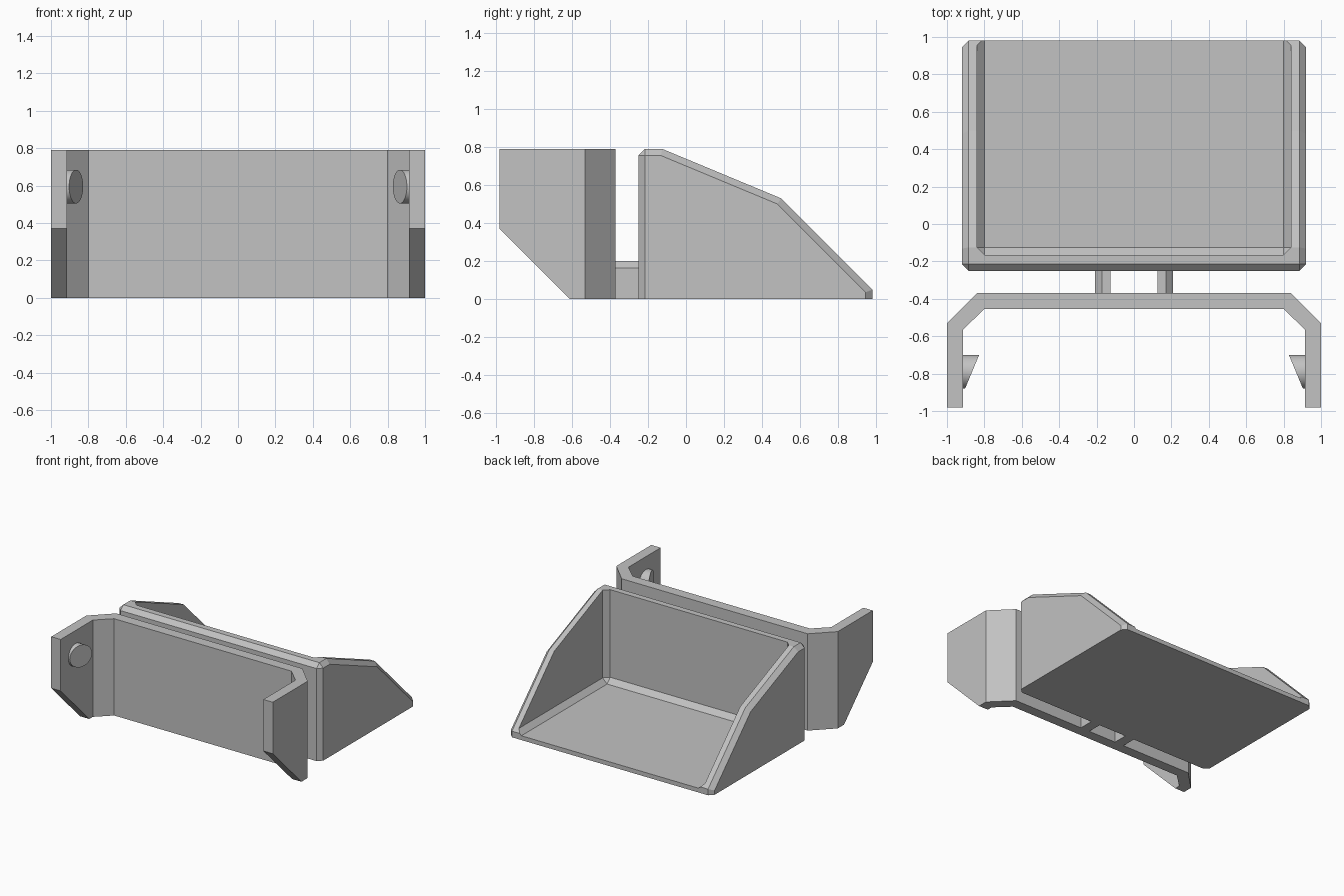
import bpy, bmesh, math
from mathutils import Vector, Matrix

cube = bpy.data.objects.get("Cube")
if cube:
    bpy.data.objects.remove(cube, do_unlink=True)

grey = bpy.data.materials.new("plain grey plastic")
grey.use_nodes = True
grey.diffuse_color = (0.54, 0.54, 0.54, 1)
grey.node_tree.nodes["Principled BSDF"].inputs["Base Color"].default_value = grey.diffuse_color


def finish(name, bm):
    """Turn a bmesh into a grey object."""
    bmesh.ops.recalc_face_normals(bm, faces=bm.faces)
    mesh = bpy.data.meshes.new(name)
    bm.to_mesh(mesh)
    bm.free()
    mesh.materials.append(grey)
    obj = bpy.data.objects.new(name, mesh)
    bpy.context.collection.objects.link(obj)
    return obj


def prism(points, direction):
    """Extrude a closed outline of 3D points."""
    bm = bmesh.new()
    face = bm.faces.new([bm.verts.new(p) for p in points])
    out = bmesh.ops.extrude_face_region(bm, geom=[face])["geom"]
    bmesh.ops.translate(bm, vec=direction,
                        verts=[v for v in out if isinstance(v, bmesh.types.BMVert)])
    bmesh.ops.recalc_face_normals(bm, faces=bm.faces)
    return bm


def chamfer(bm, edges, size):
    bmesh.ops.bevel(bm, geom=edges, offset=size, offset_type='OFFSET', segments=1,
                    profile=0.5, affect='EDGES', clamp_overlap=False)


def slice_off(bm, point, normal):
    """Remove everything on the normal's side and cap the cut."""
    geom = bm.verts[:] + bm.edges[:] + bm.faces[:]
    bmesh.ops.bisect_plane(bm, geom=geom, dist=1e-5, plane_co=point,
                           plane_no=normal, clear_outer=True)
    bmesh.ops.holes_fill(bm, edges=[e for e in bm.edges if e.is_boundary], sides=0)


# Clip bracket: bent strip with sloping lower ends on both arms
outer = [(1, -0.98), (1, -0.53), (0.84, -0.37)]
inner = [(0.8, -0.455), (0.915, -0.565), (0.915, -0.98)]
half = outer + [(-x, y) for x, y in reversed(outer)]
half += [(-x, y) for x, y in reversed(inner)] + inner
bm = prism([(x, y, 0) for x, y in half], (0, 0, 0.79))
slice_off(bm, (0, -0.61, 0), Vector((0, -1, -1)).normalized())
finish("clip_bracket", bm)

# Tray body: sloped side profile with chamfered outer rim
WIDTH, BACK, TOP = 0.92, -0.25, 0.79
profile = [(BACK, 0), (BACK, TOP), (-0.125, TOP), (0.5, 0.53), (0.98, 0.05), (0.98, 0)]
bm = prism([(-WIDTH, y, z) for y, z in profile], (2 * WIDTH, 0, 0))


def is_rim(edge):
    a, b = (v.co for v in edge.verts)
    on_side = abs(a.x - b.x) < 1e-4 and max(a.z, b.z) > 1e-4
    back_top = all(abs(p.y - BACK) < 1e-4 and abs(p.z - TOP) < 1e-4 for p in (a, b))
    return on_side or back_top


chamfer(bm, [e for e in bm.edges if is_rim(e)], 0.035)
tray = finish("tray", bm)

# Tray hollow: chamfered block, open at the top and far end
bm = prism([(-0.84, -0.165, 0.035), (0.84, -0.165, 0.035),
            (0.84, 1.3, 0.035), (-0.84, 1.3, 0.035)], (0, 0, 1.2))
chamfer(bm, bm.edges[:], 0.04)
hollow = finish("tray_hollow_cutter", bm)
hollow.hide_render = True
cut = tray.modifiers.new("hollow", 'BOOLEAN')
cut.operation, cut.solver, cut.object = 'DIFFERENCE', 'EXACT', hollow
bpy.context.view_layer.objects.active = tray
bpy.ops.object.modifier_apply(modifier=cut.name)
bpy.data.objects.remove(hollow, do_unlink=True)

for side, s in (("left", 1), ("right", -1)):
    # Connecting ribs with a chamfered outer top edge
    rib = [(0.125, 0), (0.208, 0), (0.208, 0.163), (0.17, 0.2), (0.125, 0.2)]
    finish(side + "_rib", prism([(s * x, -0.371, z) for x, z in rib], (0, 0.122, 0)))

    # Round catches on the arms, cut at a slant
    bm = bmesh.new()
    bmesh.ops.create_cone(bm, cap_ends=True, segments=48, radius1=0.09, radius2=0.09,
                          depth=0.2, matrix=Matrix.Translation((s * 0.83, -0.79, 0.595))
                          @ Matrix.Rotation(math.pi / 2, 4, 'Y'))
    slice_off(bm, (s * 0.828, -0.7, 0.595), Vector((-s * 0.18, -0.075, 0)).normalized())
    slice_off(bm, (s * 0.92, 0, 0), (s, 0, 0))
    catch = finish(side + "_catch", bm)
    bpy.ops.object.select_all(action='DESELECT')
    catch.select_set(True)
    bpy.context.view_layer.objects.active = catch
    bpy.ops.object.shade_smooth_by_angle(angle=math.radians(30))
